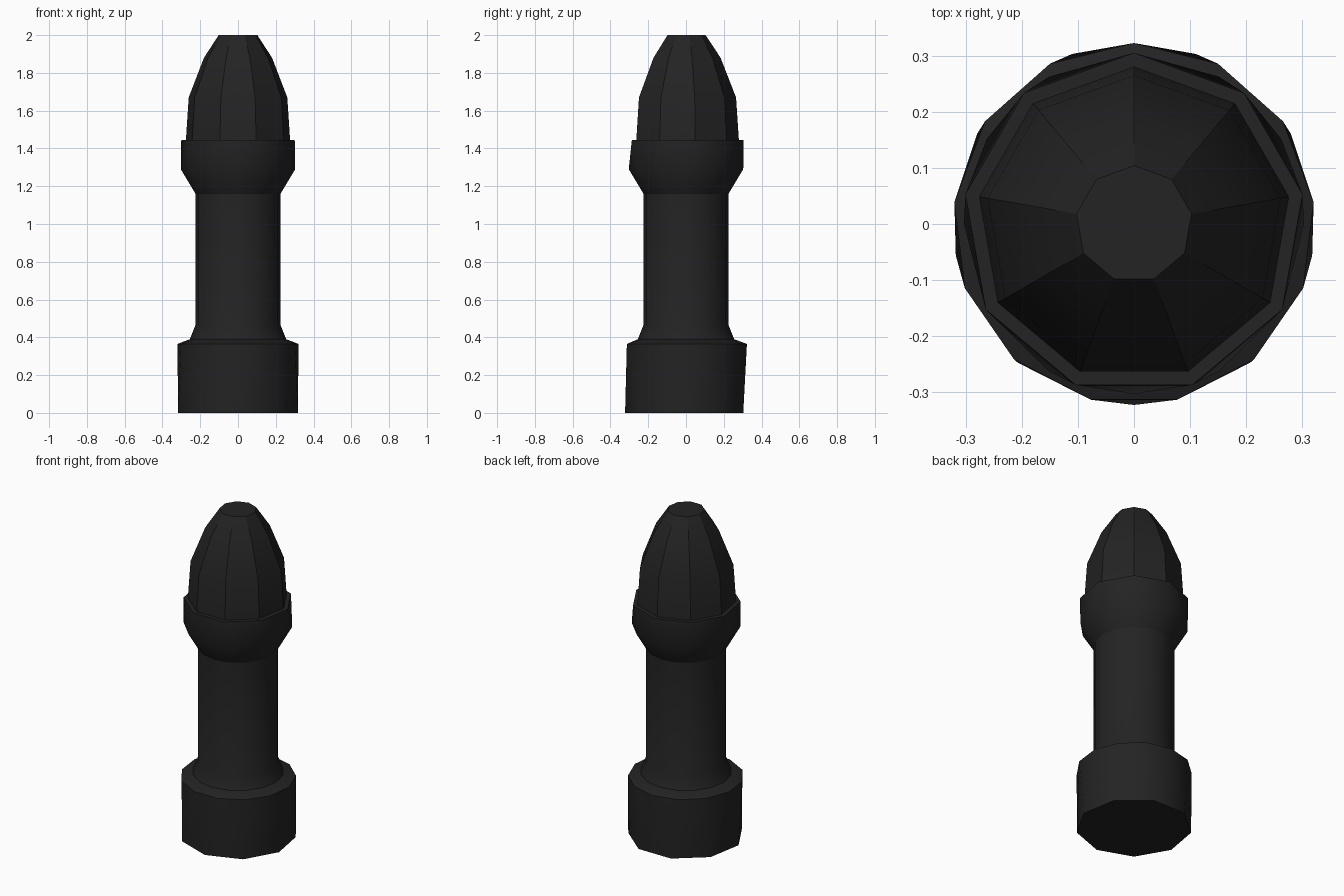
import bpy, bmesh
from math import sin, cos, pi

cube = bpy.data.objects.get("Cube")
if cube:
    bpy.data.objects.remove(cube, do_unlink=True)

# Single matte black material
black = bpy.data.materials.new("matte_black")
black.use_nodes = True
color = (0.017, 0.017, 0.017, 1)
black.diffuse_color = color
bsdf = next(n for n in black.node_tree.nodes if n.type == 'BSDF_PRINCIPLED')
bsdf.inputs["Base Color"].default_value = color
bsdf.inputs["Roughness"].default_value = 0.8


def ring_points(radius, z, sides, facing):
    """Regular polygon with one corner toward +y (facing 1) or -y (facing -1)."""
    return [(radius * sin(2 * pi * i / sides),
             facing * radius * cos(2 * pi * i / sides), z) for i in range(sides)]


def stacked_part(name, rings):
    """Skin consecutive polygon rings, whatever their side counts, and cap the ends."""
    bm = bmesh.new()
    for low, high in zip(rings, rings[1:]):
        verts = [bm.verts.new(p) for p in ring_points(*low) + ring_points(*high)]
        hull = bmesh.ops.convex_hull(bm, input=verts)
        faces = [g for g in hull["geom"] if isinstance(g, bmesh.types.BMFace)]
        caps = [f for f in faces
                if max(v.co.z for v in f.verts) - min(v.co.z for v in f.verts) < 1e-5]
        bmesh.ops.delete(bm, geom=caps, context='FACES')
    bmesh.ops.remove_doubles(bm, verts=bm.verts, dist=1e-4)
    bmesh.ops.holes_fill(bm, edges=[e for e in bm.edges if e.is_boundary], sides=0)
    bmesh.ops.dissolve_limit(bm, angle_limit=0.01, verts=bm.verts, edges=bm.edges)
    bmesh.ops.recalc_face_normals(bm, faces=bm.faces)
    mesh = bpy.data.meshes.new(name)
    bm.to_mesh(mesh)
    bm.free()
    mesh.materials.append(black)
    obj = bpy.data.objects.new(name, mesh)
    bpy.context.collection.objects.link(obj)
    bpy.ops.object.select_all(action='DESELECT')
    obj.select_set(True)
    bpy.context.view_layer.objects.active = obj
    bpy.ops.object.shade_smooth_by_angle(angle=pi / 6)
    return obj


# Rings are (radius, height, sides, facing)
foot_top = (0.255, 0.39, 16, 1)
shaft_low = (0.225, 0.465, 16, 1)
shaft_high = (0.225, 1.16, 16, 1)
shoulder = (0.303, 1.29, 12, 1)

# Heavy base with a sloping ledge
stacked_part("base", [(0.3225, 0, 9, -1), (0.3225, 0.365, 13, 1), foot_top])
# Flared shaft
stacked_part("shaft", [foot_top, shaft_low, shaft_high])
# Collar widening from the shaft
stacked_part("collar", [shaft_high, shoulder, (0.305, 1.445, 9, 1)])
# Rounded nose with a flat tip
stacked_part("nose", [(0.28, 1.445, 9, 1), (0.265, 1.67, 9, 1),
                      (0.183, 1.88, 9, 1), (0.104, 2, 9, 1)])
